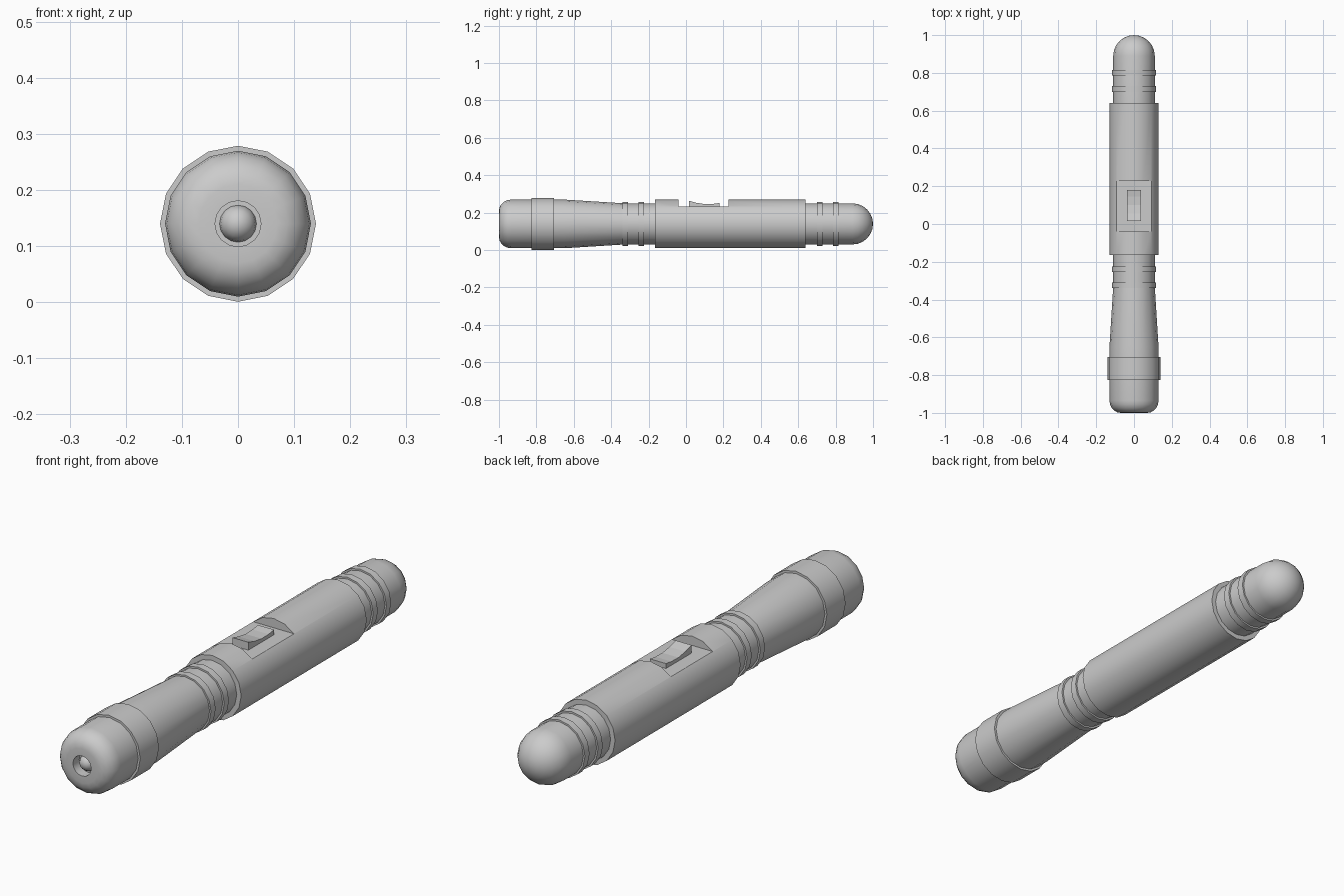
import bpy, bmesh, math

if "Cube" in bpy.data.objects:
    bpy.data.objects.remove(bpy.data.objects["Cube"])

AXIS_Z = 0.14
SIDES = 16


def finish(name, bm, smooth=True):
    bmesh.ops.recalc_face_normals(bm, faces=bm.faces)
    mesh = bpy.data.meshes.new(name)
    bm.to_mesh(mesh)
    bm.free()
    obj = bpy.data.objects.new(name, mesh)
    bpy.context.collection.objects.link(obj)
    if smooth:
        bpy.ops.object.select_all(action='DESELECT')
        obj.select_set(True)
        bpy.context.view_layer.objects.active = obj
        bpy.ops.object.shade_smooth_by_angle(angle=math.radians(35))
    return obj


def lathe(name, profile, sides=SIDES):
    """Revolve (y, radius) points about the long axis; radius 0 closes to a pole."""
    bm = bmesh.new()
    rings = []
    for y, r in profile:
        n = sides if r > 0 else 1
        rings.append([bm.verts.new((r * math.sin(2 * math.pi * i / sides), y,
                                    AXIS_Z + r * math.cos(2 * math.pi * i / sides)))
                      for i in range(n)])
    for a, b in zip(rings, rings[1:]):
        for i in range(sides):
            j = (i + 1) % sides
            quad = [a[i % len(a)], a[j % len(a)], b[j % len(b)], b[i % len(b)]]
            bm.faces.new(list(dict.fromkeys(quad)))
    return finish(name, bm)


def prism(name, outline, half_width):
    """Extrude a (y, z) side outline across x."""
    bm = bmesh.new()
    face = bm.faces.new([bm.verts.new((-half_width, y, z)) for y, z in outline])
    moved = bmesh.ops.extrude_face_region(bm, geom=[face])
    bmesh.ops.translate(bm, vec=(2 * half_width, 0, 0),
                        verts=[v for v in moved['geom'] if isinstance(v, bmesh.types.BMVert)])
    return finish(name, bm, smooth=False)


def arc(cy, cr, ry, rr, steps, start, end):
    """Quarter-arc profile points, angles in degrees from the radial direction."""
    pts = []
    for k in range(steps + 1):
        t = math.radians(start + (end - start) * k / steps)
        pts.append((cy + ry * math.sin(t), max(0.0, round(cr + rr * math.cos(t), 5))))
    return pts


# Head with rounded rim, lens recess and tapering barrel
recess = [(-0.96, 0), (-0.96, 0.041), (-1.0, 0.041)]
rim = arc(-0.935, 0.07, 0.065, 0.06, 5, -90, 0)
lathe("head", recess + rim + [(-0.65, 0.13), (-0.33, 0.11), (-0.33, 0)])

# Bulb in the recess
lathe("bulb", arc(-0.96, 0, 0.033, 0.033, 4, -90, 0) + [(-0.955, 0.033), (-0.955, 0)])

# Collar and grip rings
def ring(name, y0, y1, r):
    lathe(name, [(y0, 0), (y0, r), (y1, r), (y1, 0)])

ring("head_collar", -0.825, -0.705, 0.139)
for i, y in enumerate((-0.34, -0.255, 0.7, 0.785)):
    ring(f"grip_ring_{i + 1}", y, y + 0.03, 0.117)

# Neck and domed tail
ring("front_neck", -0.34, -0.15, 0.11)
lathe("tail", [(0.62, 0), (0.62, 0.11)] + arc(0.89, 0, 0.11, 0.11, 6, 0, 90))

# Main body with flat switch notch
body = lathe("body", [(-0.165, 0), (-0.165, 0.13), (0.64, 0.13), (0.64, 0)])
cutter = prism("notch_cutter", [(-0.04, 0.232), (0.228, 0.232), (0.228, 0.35), (-0.04, 0.35)], 0.2)
cutter.hide_render = True
cut = body.modifiers.new("notch", 'BOOLEAN')
cut.operation = 'DIFFERENCE'
cut.solver = 'EXACT'
cut.object = cutter
bpy.context.view_layer.objects.active = body
bpy.ops.object.modifier_apply(modifier=cut.name)
bpy.data.objects.remove(cutter, do_unlink=True)

# Rocker switch
prism("switch", [(0.015, 0.22), (0.18, 0.22), (0.18, 0.252), (0.145, 0.247),
                 (0.1, 0.246), (0.055, 0.253), (0.015, 0.264)], 0.036)
